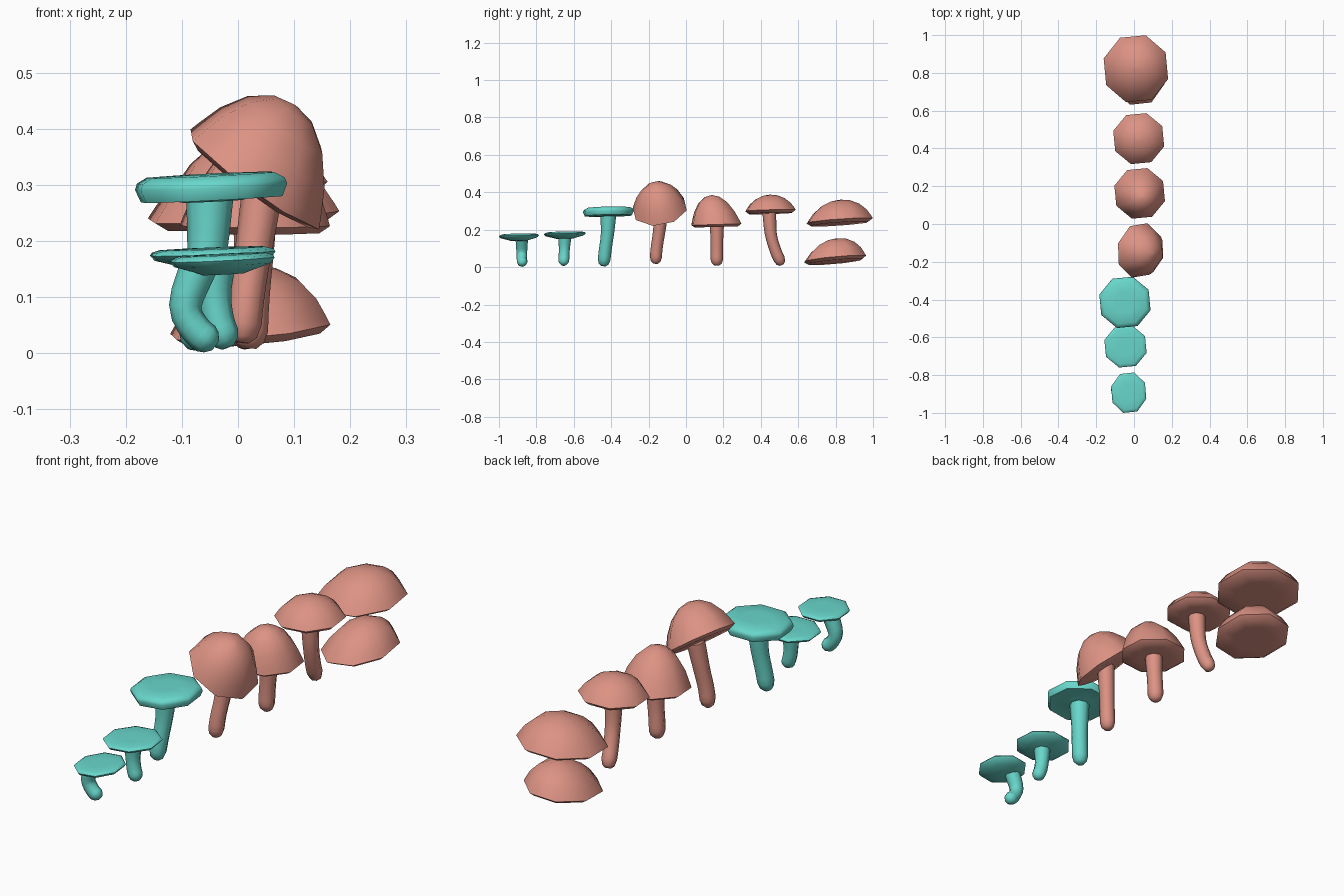
import bpy, bmesh, math
from mathutils import Vector

if "Cube" in bpy.data.objects:
    bpy.data.objects.remove(bpy.data.objects["Cube"])

SIDES = 8
PHASE = math.radians(28)


def material(name, rgb):
    m = bpy.data.materials.new(name)
    m.diffuse_color = (*rgb, 1)
    m.use_nodes = True
    m.node_tree.nodes["Principled BSDF"].inputs["Base Color"].default_value = m.diffuse_color
    return m


CLAY = material("clay_red", (0.72, 0.29, 0.23))
TEAL = material("teal", (0.14, 0.68, 0.60))


def skin(name, rings, mat):
    """Skin a list of vertex rings, closing both ends with fans."""
    bm = bmesh.new()
    loops = [[bm.verts.new(p) for p in ring] for ring in rings]
    for a, b in zip(loops, loops[1:]):
        for i in range(SIDES):
            j = (i + 1) % SIDES
            bm.faces.new((a[i], a[j], b[j], b[i]))
    for ring in (loops[0], loops[-1]):
        mid = bm.verts.new(sum((v.co for v in ring), Vector()) / SIDES)
        for i in range(SIDES):
            bm.faces.new((ring[i], ring[(i + 1) % SIDES], mid))
    bmesh.ops.recalc_face_normals(bm, faces=bm.faces)
    me = bpy.data.meshes.new(name)
    bm.to_mesh(me)
    bm.free()
    me.materials.append(mat)
    ob = bpy.data.objects.new(name, me)
    bpy.context.collection.objects.link(ob)
    bpy.ops.object.select_all(action='DESELECT')
    ob.select_set(True)
    bpy.context.view_layer.objects.active = ob
    bpy.ops.object.shade_smooth_by_angle(angle=math.radians(62))


def cap(name, centre, r, profile, mat, normal=(0, 0, 1), lean=(0, 0), sx=1.0):
    """Eight-sided cap: profile of (radius fraction, height), tilted to normal."""
    rot = Vector((0, 0, 1)).rotation_difference(Vector(normal))
    top = max(z for _, z in profile)
    rings = []
    for f, z in profile:
        t = max(z, 0) / top
        ring = []
        for i in range(SIDES):
            a = PHASE + math.tau * i / SIDES
            p = Vector((f * r * sx * math.cos(a) + lean[0] * t,
                        f * r * math.sin(a) + lean[1] * t, z))
            ring.append(Vector(centre) + rot @ p)
        rings.append(ring)
    skin(name, rings, mat)


def dome(height, lip):
    upper = [(1, 0), (.95, .12), (.81, .43), (.58, .74), (.3, .94), (.04, 1)]
    return [(.5, -lip), (.86, -lip)] + [(f, z * height) for f, z in upper]


def plate(depth, thick):
    return [(.4, -depth), (.6, -depth * .75), (.93, -thick * .8), (1, 0),
            (.97, thick * .4), (.84, thick * .75), (.4, thick * .8)]


def stem(name, path, r, mat, flare=1.15):
    """Tapered tube along a smoothed path listed from base to top."""
    pts = [Vector(p) for p in path]
    ext = [2 * pts[0] - pts[1]] + pts + [2 * pts[-1] - pts[-2]]
    dense = []
    for i in range(1, len(ext) - 2):
        a, b, c, d = ext[i - 1:i + 3]
        for k in range(3):
            t = k / 3
            dense.append(.5 * (2 * b + (c - a) * t + (2 * a - 5 * b + 4 * c - d) * t * t
                               + (3 * b - a - 3 * c + d) * t ** 3))
    dense.append(pts[-1])
    rings = []
    n = len(dense) - 1
    for i, p in enumerate(dense):
        tan = (dense[min(i + 1, n)] - dense[max(i - 1, 0)]).normalized()
        u = Vector((0, 1, 0)).cross(tan).normalized()
        v = tan.cross(u)
        s = .8 if i == 0 else 1 + (flare - 1) * max(0, i / n - .6) / .4
        if i == 0:  # rounded foot
            rings.append([p - tan * r * .35 + (u * math.cos(k * math.tau / SIDES)
                          + v * math.sin(k * math.tau / SIDES)) * r * .4 for k in range(SIDES)])
        rings.append([p + (u * math.cos(k * math.tau / SIDES)
                           + v * math.sin(k * math.tau / SIDES)) * r * s for k in range(SIDES)])
    skin(name, rings, mat)


# flat teal mushrooms
cap("small_flat_cap", (-.028, -.893, .167), .112, plate(.026, .012), TEAL, (-.05, -.02, 1), sx=.87)
stem("small_flat_stem", [(-.048, -.875, .02), (-.075, -.877, .042), (-.094, -.878, .085),
                         (-.07, -.878, .155)], .028, TEAL, 1.2)

cap("medium_flat_cap", (-.045, -.648, .178), .117, plate(.026, .012), TEAL, (-.04, -.02, 1))
stem("medium_flat_stem", [(-.022, -.655, .02), (-.036, -.652, .06), (-.042, -.65, .11),
                          (-.04, -.648, .165)], .029, TEAL, 1.25)

cap("large_flat_cap", (-.048, -.415, .297), .142, plate(.026, .028), TEAL, (-.05, -.02, 1))
stem("large_flat_stem", [(-.075, -.44, .018), (-.066, -.432, .09), (-.055, -.42, .18),
                         (-.05, -.415, .285)], .034, TEAL, 1.25)

# domed red mushrooms
cap("tilted_dome_cap", (.03, -.14, .31), .15, dome(.15, .01), CLAY, (.58, -.13, .8), (-.018, 0))
stem("tilted_dome_stem", [(.008, -.162, .03), (.015, -.157, .10), (.027, -.145, .18),
                          (.045, -.13, .30)], .032, CLAY)

cap("tall_dome_cap", (.03, .162, .228), .14, dome(.157, .013), CLAY, (0, -.03, 1), (.01, -.02))
stem("tall_dome_stem", [(.02, .165, .02), (.022, .165, .08), (.027, .165, .15),
                        (.03, .165, .23)], .033, CLAY)

cap("low_dome_cap", (.025, .452, .303), .141, dome(.084, .016), CLAY, (-.03, -.03, 1))
stem("low_dome_stem", [(.012, .508, .022), (.02, .478, .09), (.028, .453, .18),
                       (.03, .445, .30)], .031, CLAY, 1.2)

# stacked loose caps at the back
cap("upper_loose_cap", (.01, .822, .247), .186, dome(.112, .016), CLAY, (-.06, -.07, 1), (.01, .01), sx=.96)
cap("lower_loose_cap", (.022, .797, .043), .174, dome(.108, .015), CLAY, (-.09, -.09, 1), (.015, .02), sx=.86)
